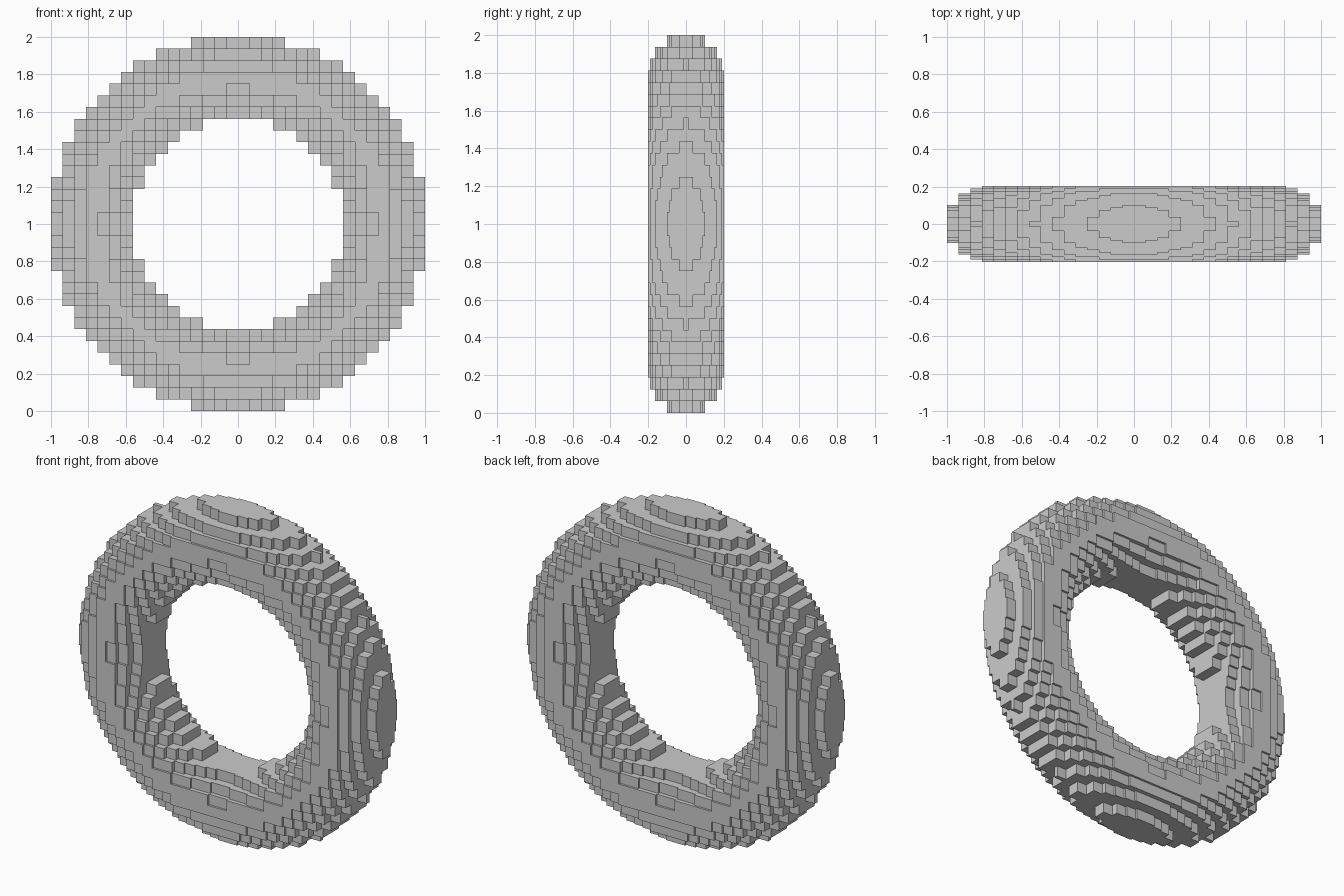
import bpy
import bmesh
import math

cube = bpy.data.objects.get("Cube")
if cube:
    bpy.data.objects.remove(cube, do_unlink=True)

# Ring measurements, sampled on a block grid squashed along y
CELLS = 32
STEP = 2 / CELLS
DEPTH = 0.404 / CELLS
RING, TUBE = 0.777, 0.221


def half_depth(i, k):
    """Half thickness of the ring in the block column (i, k); zero if empty."""
    x = (i + 0.5) * STEP - 1
    z = (k + 0.5) * STEP - 1
    offset = (math.hypot(x, z) - RING) / TUBE
    if abs(offset) >= 1:
        return 0
    return DEPTH * round(CELLS / 2 * math.sqrt(1 - offset * offset))


bm = bmesh.new()


def quad(points):
    bm.faces.new([bm.verts.new(p) for p in points])


def wall(a, b, y0, y1):
    """Upright strip between two grid corners from depth y0 to y1."""
    quad([(a[0], y0, a[1]), (b[0], y0, b[1]), (b[0], y1, b[1]), (a[0], y1, a[1])])


for i in range(CELLS):
    for k in range(CELLS):
        h = half_depth(i, k)
        if not h:
            continue
        x0, z0 = i * STEP - 1, k * STEP
        x1, z1 = x0 + STEP, z0 + STEP
        corners = [(x0, z0), (x1, z0), (x1, z1), (x0, z1)]
        # Front and back caps
        quad([(x, -h, z) for x, z in corners])
        quad([(x, h, z) for x, z in reversed(corners)])
        # Steps down to thinner neighbours
        for side, (di, dk) in enumerate([(0, -1), (1, 0), (0, 1), (-1, 0)]):
            low = half_depth(i + di, k + dk)
            if low >= h:
                continue
            a, b = corners[side], corners[(side + 1) % 4]
            if low == 0:
                wall(b, a, -h, h)
            else:
                wall(b, a, -h, -low)
                wall(b, a, low, h)

bmesh.ops.remove_doubles(bm, verts=bm.verts[:], dist=0.0005)
bmesh.ops.recalc_face_normals(bm, faces=bm.faces[:])

mesh = bpy.data.meshes.new("block_ring")
bm.to_mesh(mesh)
bm.free()
ring = bpy.data.objects.new("block_ring", mesh)
bpy.context.collection.objects.link(ring)

# Plain grey colour
grey = bpy.data.materials.new("light_grey")
grey.use_nodes = True
color = (0.6, 0.6, 0.6, 1)
grey.diffuse_color = color
grey.node_tree.nodes["Principled BSDF"].inputs["Base Color"].default_value = color
mesh.materials.append(grey)
